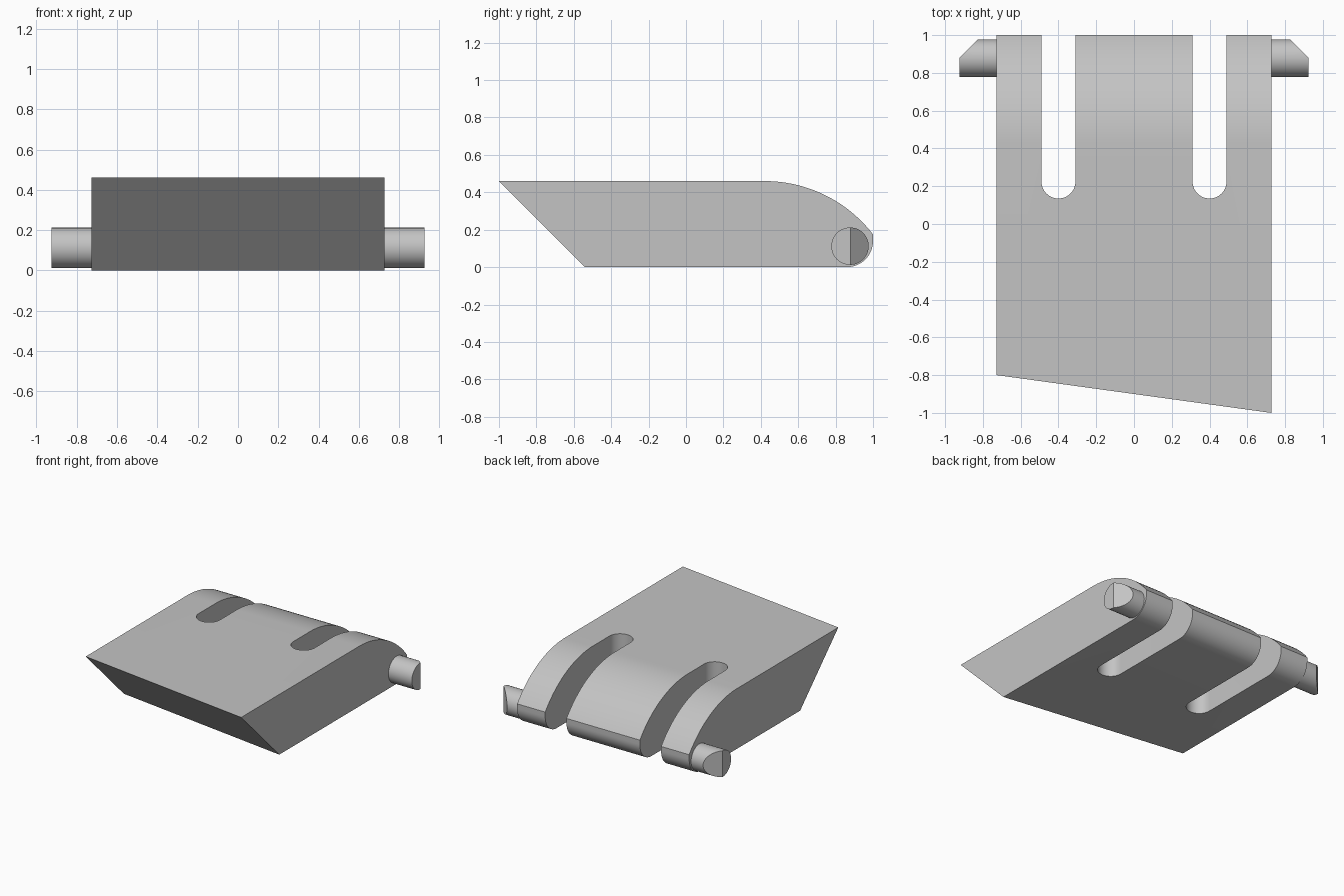
import bpy, bmesh
from math import sin, cos, pi, radians, asin
from mathutils import Vector, Matrix

cube = bpy.data.objects.get("Cube")
if cube:
    bpy.data.objects.remove(cube, do_unlink=True)

grey = bpy.data.materials.new("plain grey")
grey.use_nodes = True
colour = (0.55, 0.55, 0.55, 1)
grey.diffuse_color = colour
grey.node_tree.nodes["Principled BSDF"].inputs["Base Color"].default_value = colour

HALF_W, HEIGHT = 0.727, 0.46


def make_object(name, bm):
    bmesh.ops.recalc_face_normals(bm, faces=bm.faces)
    mesh = bpy.data.meshes.new(name)
    bm.to_mesh(mesh)
    bm.free()
    mesh.materials.append(grey)
    obj = bpy.data.objects.new(name, mesh)
    bpy.context.collection.objects.link(obj)
    return obj


def prism(name, points, offset):
    """Extrude a closed outline along the offset."""
    bm = bmesh.new()
    face = bm.faces.new([bm.verts.new(p) for p in points])
    new = bmesh.ops.extrude_face_region(bm, geom=[face])["geom"]
    moved = [v for v in new if isinstance(v, bmesh.types.BMVert)]
    bmesh.ops.translate(bm, verts=moved, vec=offset)
    return make_object(name, bm)


def arc(cx, cy, r, start, end, steps):
    return [(cx + r * cos(start + (end - start) * i / steps),
             cy + r * sin(start + (end - start) * i / steps)) for i in range(steps + 1)]


def activate(obj):
    bpy.ops.object.select_all(action='DESELECT')
    obj.select_set(True)
    bpy.context.view_layer.objects.active = obj


# Body: side profile with rounded rear, skewed along its slanted front
drop, run = 0.285, 0.58
big_r = (run ** 2 + drop ** 2) / (2 * drop)
profile = [(-1, HEIGHT), (-0.54, 0)]
profile += arc(0.86, 0.14, 0.14, -pi / 2, 0, 16)
profile += arc(1 - run, HEIGHT - big_r, big_r, pi / 2 - asin(run / big_r), pi / 2, 24)
body = prism("flap_body", [(HALF_W, y, z) for y, z in profile], (-2 * HALF_W, 0, 0))
for v in body.data.vertices:
    if v.co.x < 0 and v.co.y < 0:
        v.co.y += 0.2

# Two round-ended slots open to the rear
for side, x in (("left", 0.4), ("right", -0.4)):
    outline = [(x + 0.09, 1.2)] + arc(x, 0.225, 0.09, 0, -pi, 24) + [(x - 0.09, 1.2)]
    cutter = prism(side + "_slot_cutter", [(a, b, -0.2) for a, b in outline], (0, 0, 1))
    cutter.hide_render = True
    activate(body)
    mod = body.modifiers.new("slot", 'BOOLEAN')
    mod.operation, mod.solver, mod.object = 'DIFFERENCE', 'EXACT', cutter
    bpy.ops.object.modifier_apply(modifier=mod.name)
    bpy.data.objects.remove(cutter, do_unlink=True)

# Hinge pins with a chamfered rear half at the tip
pins = []
for name, s in (("left_pin", 1), ("right_pin", -1)):
    bm = bmesh.new()
    place = Matrix.Translation((s * 0.8125, 0.877, 0.112)) @ Matrix.Rotation(pi / 2, 4, 'Y')
    bmesh.ops.create_cone(bm, cap_ends=True, segments=48, radius1=0.1, radius2=0.1,
                          depth=0.225, matrix=place)
    cut = bmesh.ops.bisect_plane(bm, geom=bm.verts[:] + bm.edges[:] + bm.faces[:],
                                 plane_co=Vector((s * 0.925, 0.88, 0)),
                                 plane_no=Vector((s, 1, 0)), clear_outer=True)
    edges = [e for e in cut["geom_cut"] if isinstance(e, bmesh.types.BMEdge)]
    bmesh.ops.holes_fill(bm, edges=bm.edges[:] if not edges else edges, sides=0)
    pins.append(make_object(name, bm))

for obj in [body] + pins:
    activate(obj)
    bpy.ops.object.shade_smooth_by_angle(angle=radians(25))
